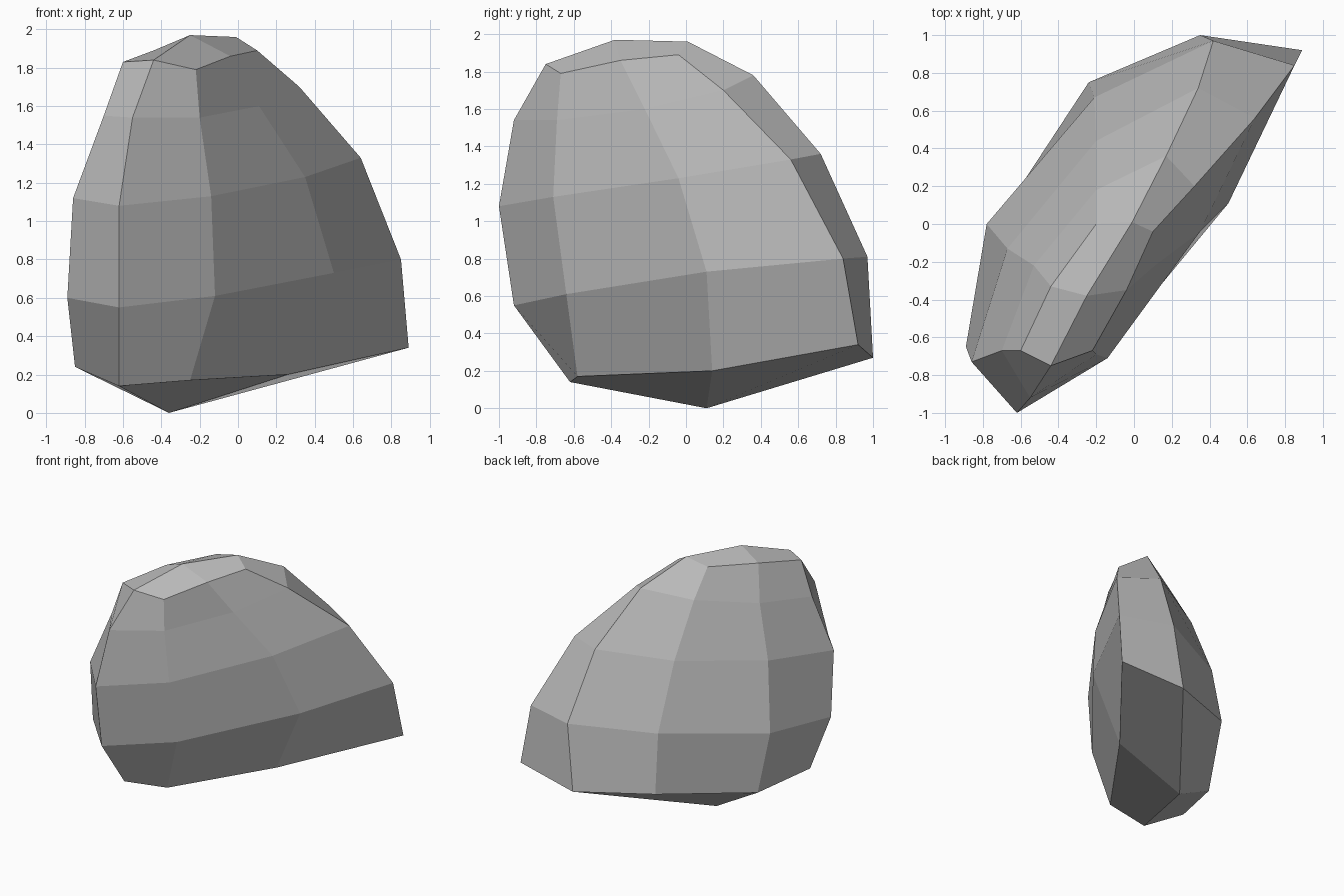
import bpy
import bmesh

# Remove the default object only
default_cube = bpy.data.objects.get("Cube")
if default_cube:
    bpy.data.objects.remove(default_cube, do_unlink=True)


def make_material(name, colour):
    material = bpy.data.materials.new(name)
    material.use_nodes = True
    material.diffuse_color = colour
    shader = material.node_tree.nodes["Principled BSDF"]
    shader.inputs["Base Color"].default_value = colour
    shader.inputs["Roughness"].default_value = 0.9
    return material


# Broad sides of the boulder: front, middle and back columns, each bottom to top
right_side = [
    [(-.25, -.58, .17), (-.12, -.64, .61), (-.14, -.71, 1.13), (-.2, -.69, 1.54), (-.22, -.67, 1.79)],
    [(.26, .14, .2), (.5, .11, .73), (.35, -.04, 1.23), (.11, -.22, 1.6), (-.04, -.35, 1.86)],
    [(.89, .92, .34), (.85, .84, .8), (.64, .56, 1.33), (.32, .2, 1.7), (.1, -.04, 1.89)],
]
left_side = [
    [(-.85, -.43, .24), (-.89, -.65, .6), (-.86, -.73, 1.12), (-.7, -.67, 1.55), (-.6, -.67, 1.83)],
    [(-.7, .05, .18), (-.78, 0, .68), (-.67, -.13, 1.21), (-.53, -.22, 1.62), (-.44, -.33, 1.89)],
    [(-.24, .75, .31), (-.21, .67, .78), (-.2, .44, 1.3), (-.2, .18, 1.71), (-.2, 0, 1.92)],
]
# Ridge running around the boulder between the sides: up the front, down the back
ridge = [
    (-.62, -.62, .14), (-.62, -.92, .55), (-.62, -1, 1.08), (-.55, -.92, 1.54),
    (-.44, -.75, 1.84), (-.25, -.38, 1.97), (-.01, .01, 1.96), (.17, .36, 1.78),
    (.34, .72, 1.36), (.42, .97, .81), (.35, 1, .27), (-.36, .11, 0),
]


def add_side(mesh, columns):
    """Fill one broad side with quads and return the loop around its border."""
    grid = [[mesh.verts.new(point) for point in column] for column in columns]
    for first, second in zip(grid, grid[1:]):
        for low in range(len(first) - 1):
            mesh.faces.new((first[low], second[low], second[low + 1], first[low + 1]))
    front, middle, back = grid
    return front + [middle[-1]] + back[::-1] + [middle[0]]


def bridge(mesh, loop, other):
    """Join two closed loops of equal length with a band of quads."""
    for i in range(len(loop)):
        mesh.faces.new((loop[i - 1], loop[i], other[i], other[i - 1]))


# Assemble the closed shell
shell = bmesh.new()
right_border = add_side(shell, right_side)
left_border = add_side(shell, left_side)
ridge_loop = [shell.verts.new(point) for point in ridge]
bridge(shell, right_border, ridge_loop)
bridge(shell, ridge_loop, left_border)
bmesh.ops.recalc_face_normals(shell, faces=shell.faces)

# Flat-shaded boulder object
boulder_mesh = bpy.data.meshes.new("boulder")
shell.to_mesh(boulder_mesh)
shell.free()
boulder_mesh.shade_flat()
boulder_mesh.materials.append(make_material("stone_grey", (.5, .5, .5, 1)))
boulder = bpy.data.objects.new("boulder", boulder_mesh)
bpy.context.collection.objects.link(boulder)
